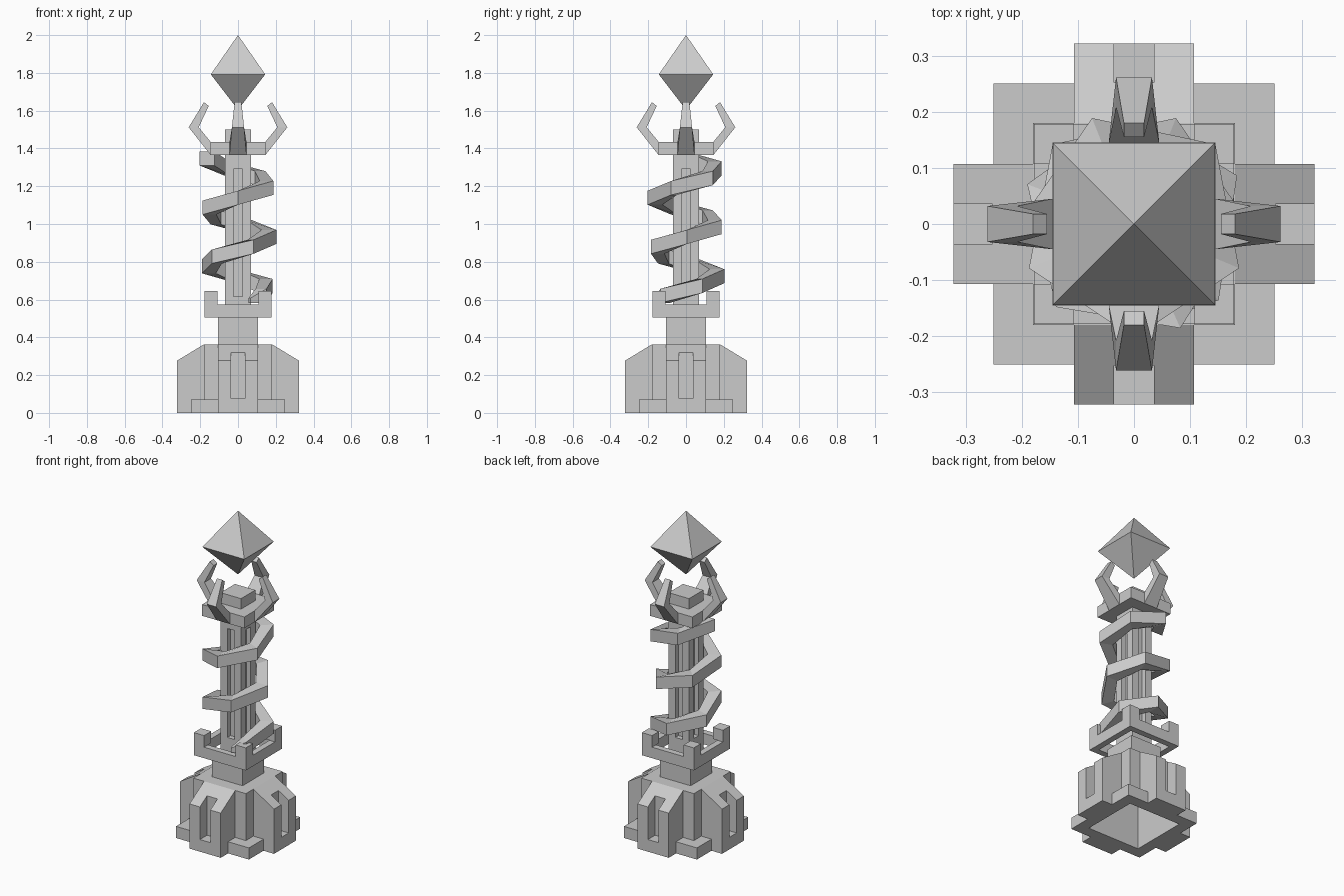
import bpy, bmesh, math
from mathutils import Matrix, Vector

if "Cube" in bpy.data.objects:
    bpy.data.objects.remove(bpy.data.objects["Cube"])

stone = bpy.data.materials.new("grey_stone")
stone.diffuse_color = (0.6, 0.6, 0.6, 1)
stone.use_nodes = True
stone.node_tree.nodes["Principled BSDF"].inputs["Base Color"].default_value = stone.diffuse_color


def finish(bm, name, helper=False):
    bmesh.ops.recalc_face_normals(bm, faces=bm.faces)
    mesh = bpy.data.meshes.new(name)
    bm.to_mesh(mesh)
    bm.free()
    mesh.materials.append(stone)
    ob = bpy.data.objects.new(name, mesh)
    bpy.context.collection.objects.link(ob)
    if helper:
        ob.hide_render = True
        ob.hide_viewport = True
        ob.display_type = 'WIRE'
    return ob


def loft(bm, rings, caps=True):
    """Skin a list of equal-length point rings."""
    vs = [[bm.verts.new(p) for p in ring] for ring in rings]
    n = len(vs[0])
    for a, b in zip(vs, vs[1:]):
        for i in range(n):
            j = (i + 1) % n
            bm.faces.new((a[i], a[j], b[j], b[i]))
    if caps:
        bm.faces.new(vs[0][::-1])
        bm.faces.new(vs[-1])


def prism(bm, outline, z0, z1):
    loft(bm, [[(x, y, z) for x, y in outline] for z in (z0, z1)])


def square(a, b=None, c=None, d=None):
    x0, x1, y0, y1 = (-a, a, -a, a) if b is None else (a, b, c, d)
    return [(x0, y0), (x1, y0), (x1, y1), (x0, y1)]


def four_way(bm):
    """Repeat the geometry around the vertical axis."""
    src = bm.verts[:] + bm.edges[:] + bm.faces[:]
    for k in (1, 2, 3):
        new = bmesh.ops.duplicate(bm, geom=src)["geom"]
        bmesh.ops.rotate(bm, verts=[g for g in new if isinstance(g, bmesh.types.BMVert)],
                         matrix=Matrix.Rotation(k * math.pi / 2, 3, 'Z'))


def cut(ob, cutter):
    m = ob.modifiers.new("grooves", 'BOOLEAN')
    m.operation, m.solver, m.object = 'DIFFERENCE', 'EXACT', cutter


# Base core, open underneath
bm = bmesh.new()
prism(bm, square(0.18), 0, 0.363)
bmesh.ops.delete(bm, geom=[f for f in bm.faces if f.calc_center_median().z < 0.01],
                 context='FACES_ONLY')
finish(bm, "base_core")

# Buttresses with sloping tops and a slot in each
bm = bmesh.new()
side = [(0.18, 0), (0.322, 0), (0.322, 0.277), (0.18, 0.363)]
loft(bm, [[(r, y, z) for r, z in side] for y in (-0.107, 0.107)])
four_way(bm)
buttresses = finish(bm, "buttresses")
bm = bmesh.new()
prism(bm, square(0.252, 0.4, -0.036, 0.036), 0.075, 0.5)
four_way(bm)
cut(buttresses, finish(bm, "slot_cutter", True))

# Low corner footings
bm = bmesh.new()
prism(bm, [(0.18, 0.107), (0.25, 0.107), (0.25, 0.25), (0.107, 0.25),
           (0.107, 0.18), (0.18, 0.18)], 0, 0.072)
four_way(bm)
finish(bm, "corner_footings")

# Neck above the base
bm = bmesh.new()
prism(bm, square(0.105), 0.363, 0.505)
finish(bm, "neck")

# Parapet ring with four corner merlons
bm = bmesh.new()
loft(bm, [[(x, y, z) for x, y in square(s)] for s, z in
          ((0.178, 0.505), (0.178, 0.573), (0.14, 0.573), (0.14, 0.505), (0.178, 0.505))],
     caps=False)
bmesh.ops.remove_doubles(bm, verts=bm.verts, dist=1e-5)
finish(bm, "parapet_ring")
bm = bmesh.new()
prism(bm, square(0.108, 0.178, 0.108, 0.178), 0.573, 0.645)
four_way(bm)
finish(bm, "merlons")

# Grooved column
bm = bmesh.new()
prism(bm, square(0.07), 0.5, 1.5)
column = finish(bm, "column")
bm = bmesh.new()
prism(bm, square(0.04, 0.1, -0.024, 0.024), 0.615, 1.29)
four_way(bm)
cut(column, finish(bm, "groove_cutter", True))

# Spiral band climbing the column
bm = bmesh.new()
step, pitch = 67.2, 0.278
stations = [(-68, 0.595, 0.35)]
for k in range(15):
    deg = -42 + step * k
    stations.append((deg, 0.62 + pitch * step * k / 360, 1.0))
rings = []
for deg, z, s in stations:
    a = math.radians(deg)
    out = Vector((math.cos(a), math.sin(a), 0))
    rings.append([out * (0.163 + u * s) + Vector((0, 0, z + w * s))
                  for u, w in ((-0.038, -0.037), (0.04, -0.037), (0.04, 0.037), (-0.038, 0.037))])
loft(bm, rings)
finish(bm, "spiral_band")

# Collar below the prongs
bm = bmesh.new()
prism(bm, square(0.145), 1.365, 1.435)
finish(bm, "collar")

# Four bent prongs: outer and inner points with half width
bm = bmesh.new()
bends = [((0.145, 1.365), (0.145, 1.435), 0.045),
         ((0.261, 1.512), (0.208, 1.512), 0.032),
         ((0.18, 1.645), (0.155, 1.625), 0.018)]
loft(bm, [[(o[0], -w, o[1]), (o[0], w, o[1]), (i[0], w, i[1]), (i[0], -w, i[1])]
          for o, i, w in bends])
four_way(bm)
finish(bm, "prongs")

# Floating crystal
bm = bmesh.new()
rim = [bm.verts.new((x, y, 1.792)) for x, y in square(0.144)]
for z in (2.0, 1.605):
    tip = bm.verts.new((0, 0, z))
    for i in range(4):
        bm.faces.new((rim[i], rim[(i + 1) % 4], tip))
finish(bm, "crystal")
